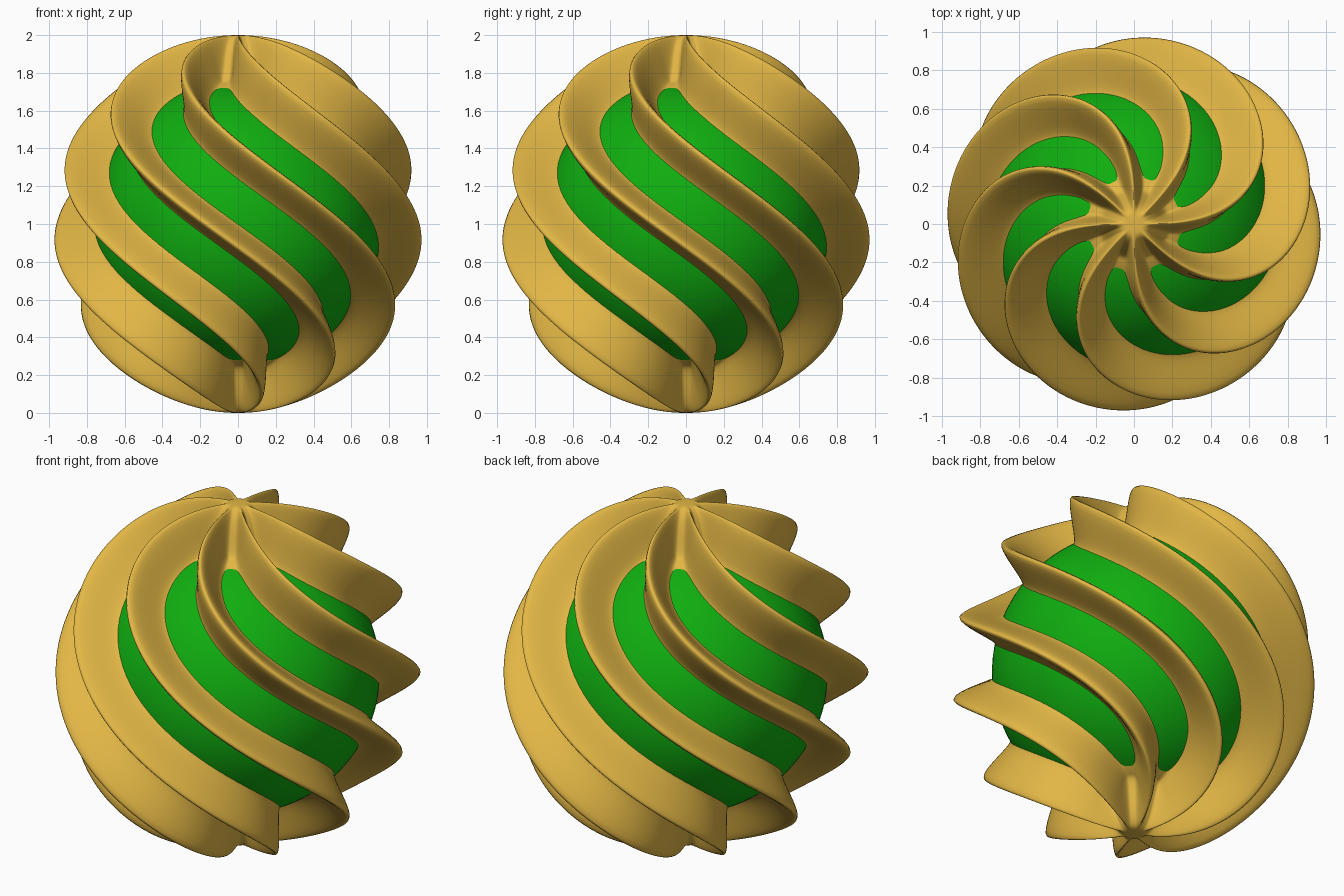
import bpy, bmesh
from math import sin, cos, pi, atan2, acos, radians, hypot

if "Cube" in bpy.data.objects:
    bpy.data.objects.remove(bpy.data.objects["Cube"])

RIDGES = 8
TWIST = radians(80)      # turn per unit of height on the unit ball
R_CORE = 0.76


def material(name, rgb):
    m = bpy.data.materials.new(name)
    m.diffuse_color = (*rgb, 1)
    m.use_nodes = True
    m.node_tree.nodes["Principled BSDF"].inputs["Base Color"].default_value = m.diffuse_color
    return m


def smoothstep(a, b, x):
    t = min(1, max(0, (x - a) / (b - a)))
    return t * t * (3 - 2 * t)


def ball(name, u, v, radius, mat, shape=None):
    bm = bmesh.new()
    bmesh.ops.create_uvsphere(bm, u_segments=u, v_segments=v, radius=radius)
    for vert in bm.verts:
        if shape:
            vert.co = shape(vert.co)
    for f in bm.faces:
        f.smooth = True
    me = bpy.data.meshes.new(name)
    bm.to_mesh(me)
    bm.free()
    me.materials.append(mat)
    ob = bpy.data.objects.new(name, me)
    ob.location.z = 1
    bpy.context.collection.objects.link(ob)
    return ob


# Ridged shell: narrow crests, valleys sunk just below the core, closed hubs at the poles
def twisted_ridges(co):
    polar = acos(max(-1, min(1, co.z)))
    az = atan2(co.y, co.x) if hypot(co.x, co.y) > 1e-6 else 0
    from_pole = min(polar, pi - polar)
    crest = 1 - 0.024 * sin(polar) ** 4
    valley = 1 - 0.225 * smoothstep(0.05, 0.25, from_pole) - 0.03 * smoothstep(0.2, 0.45, from_pole)
    sharp = 2 + 3.5 * smoothstep(0.1, 0.8, from_pole)
    peak = (0.5 + 0.5 * cos(RIDGES * az)) ** sharp
    r = valley + (crest - valley) * peak
    rho = r * sin(polar)
    a = az + TWIST * (1 - cos(polar))      # twist runs anticlockwise going down
    return (rho * cos(a), rho * sin(a), r * cos(polar))


ball("twisted_shell", 320, 200, 1, material("gold", (0.76, 0.47, 0.06)), twisted_ridges)

# Smooth inner core showing between the ridges
ball("inner_core", 96, 64, R_CORE, material("green", (0.005, 0.42, 0.005)))
